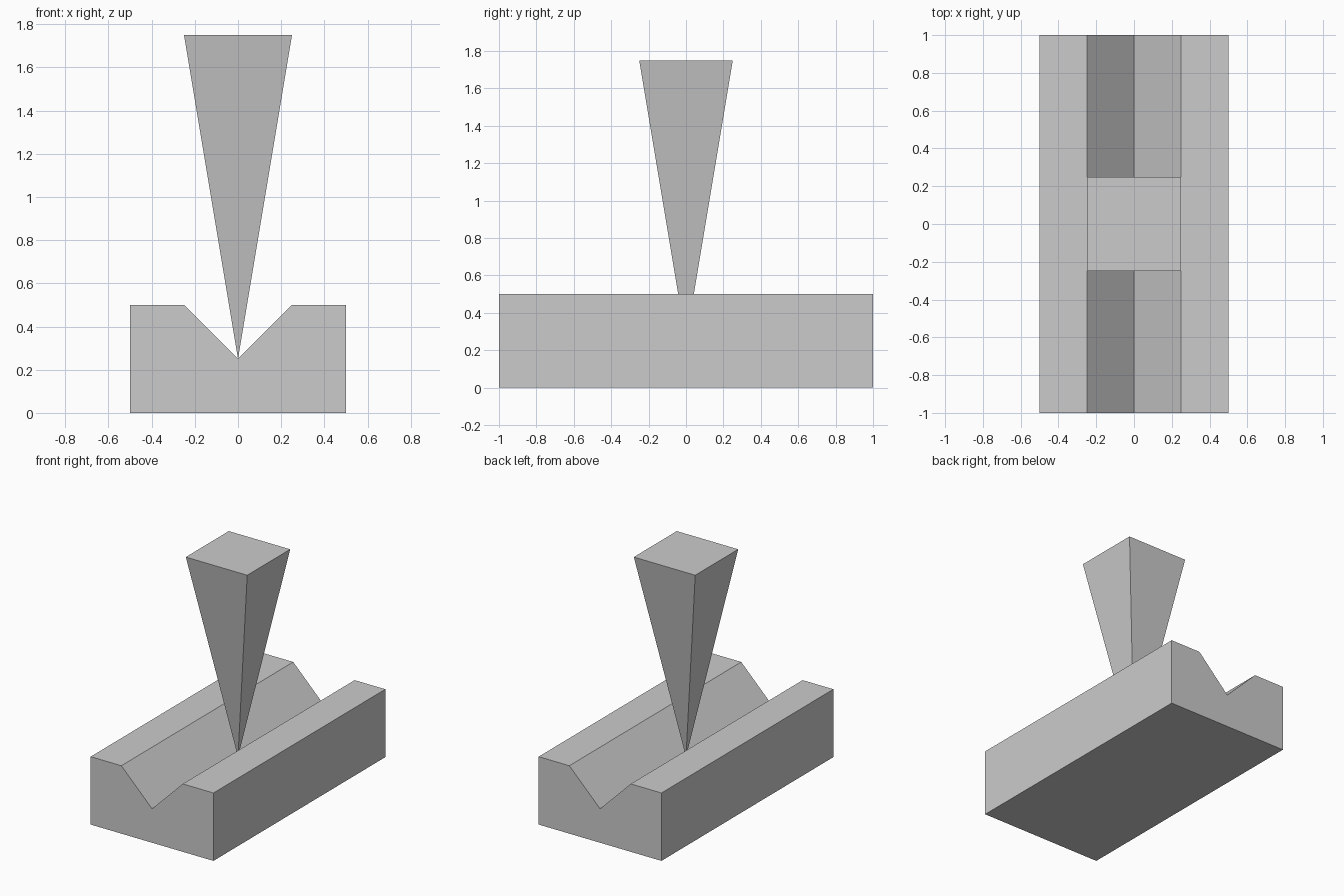
import bpy, bmesh

if "Cube" in bpy.data.objects:
    bpy.data.objects.remove(bpy.data.objects["Cube"])


def make_object(name, bm):
    bmesh.ops.recalc_face_normals(bm, faces=bm.faces)
    mesh = bpy.data.meshes.new(name)
    bm.to_mesh(mesh)
    bm.free()
    obj = bpy.data.objects.new(name, mesh)
    bpy.context.collection.objects.link(obj)
    return obj


# Base block: V-grooved profile in x/z, extruded along y
profile = [(-0.5, 0), (0.5, 0), (0.5, 0.5), (0.25, 0.5),
           (0, 0.25), (-0.25, 0.5), (-0.5, 0.5)]
bm = bmesh.new()
face = bm.faces.new([bm.verts.new((x, -1, z)) for x, z in profile])
result = bmesh.ops.extrude_face_region(bm, geom=[face], use_keep_orig=True)
moved = [v for v in result["geom"] if isinstance(v, bmesh.types.BMVert)]
bmesh.ops.translate(bm, verts=moved, vec=(0, 2, 0))
make_object("grooved_base", bm)

# Upside-down pyramid balanced with its tip in the groove
half, top, tip = 0.25, 1.75, 0.25
bm = bmesh.new()
corners = [bm.verts.new((x * half, y * half, top))
           for x, y in ((-1, -1), (1, -1), (1, 1), (-1, 1))]
apex = bm.verts.new((0, 0, tip))
bm.faces.new(corners)
for i in range(4):
    bm.faces.new((corners[i], apex, corners[(i + 1) % 4]))
make_object("inverted_pyramid", bm)
